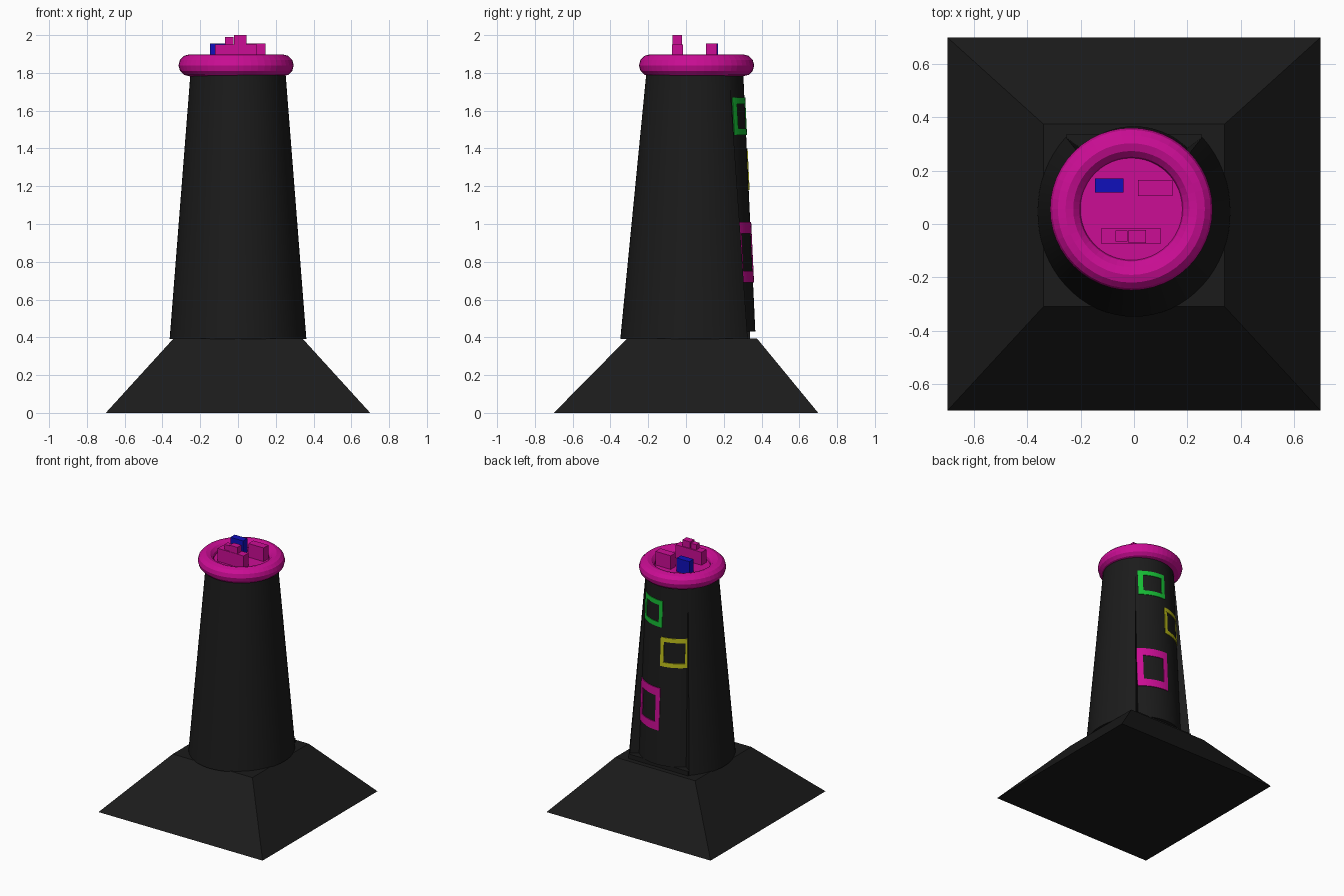
import bpy, bmesh, math

if "Cube" in bpy.data.objects:
    bpy.data.objects.remove(bpy.data.objects["Cube"])


def material(name, rgb):
    m = bpy.data.materials.new(name)
    m.diffuse_color = (*rgb, 1)
    m.use_nodes = True
    m.node_tree.nodes["Principled BSDF"].inputs["Base Color"].default_value = m.diffuse_color
    return m


BLACK = material("black", (0.011, 0.011, 0.011))
MAGENTA = material("magenta", (0.6, 0.004, 0.3))
GREEN = material("green", (0.008, 0.5, 0.035))
YELLOW = material("yellow", (0.5, 0.5, 0.01))
BLUE = material("blue", (0.005, 0.005, 0.5))


def finish(name, bm, mat, smooth=False):
    bmesh.ops.recalc_face_normals(bm, faces=bm.faces)
    me = bpy.data.meshes.new(name)
    bm.to_mesh(me)
    bm.free()
    me.materials.append(mat)
    ob = bpy.data.objects.new(name, me)
    bpy.context.collection.objects.link(ob)
    if smooth:
        bpy.ops.object.select_all(action='DESELECT')
        ob.select_set(True)
        bpy.context.view_layer.objects.active = ob
        bpy.ops.object.shade_smooth_by_angle(angle=math.radians(25))
    return ob


def loft(name, low, z0, high, z1, mat, smooth=False):
    """Closed solid between two outlines with equal point counts."""
    bm = bmesh.new()
    a = [bm.verts.new((x, y, z0)) for x, y in low]
    b = [bm.verts.new((x, y, z1)) for x, y in high]
    bm.faces.new(a)
    bm.faces.new(b)
    n = len(a)
    for i in range(n):
        j = (i + 1) % n
        bm.faces.new((a[i], a[j], b[j], b[i]))
    return finish(name, bm, mat, smooth)


def rect(x0, x1, y0, y1):
    return [(x0, y0), (x1, y0), (x1, y1), (x0, y1)]


def box(name, x0, x1, y0, y1, z0, z1, mat):
    r = rect(x0, x1, y0, y1)
    return loft(name, r, z0, r, z1, mat)


CY = 0.047


def arc(rx, ry, start, end, n):
    pts = []
    for i in range(n + 1):
        t = math.radians(start + (end - start) * i / n)
        pts.append((rx * math.cos(t), CY + ry * math.sin(t)))
    return pts


# Flared square base
loft("base", rect(-0.7, 0.7, -0.7, 0.7), 0,
     rect(-0.34, 0.34, -0.31, 0.375), 0.395, BLACK)

# Tapered tower wall, open at the back
loft("tower_wall",
     arc(0.362, 0.395, 135, 405, 48) + [(0.198, 0.284), (-0.198, 0.284)], 0.39,
     arc(0.25, 0.255, 135, 405, 48) + [(0.165, 0.21), (-0.165, 0.21)], 1.82,
     BLACK, True)

# Recessed curved back panel and its ledge
PZ0, PZ1 = 0.43, 1.82
loft("back_panel", arc(0.30, 0.32, 40, 140, 24), PZ0,
     arc(0.25, 0.255, 40, 140, 24), PZ1, BLACK, True)
box("back_ledge", -0.254, 0.254, 0.2, 0.338, 0.39, 0.43, BLACK)


def panel_point(x, z):
    f = (PZ1 - z) / (PZ1 - PZ0)
    rx, ry = 0.25 + 0.05 * f, 0.255 + 0.065 * f
    return (x, CY + ry * math.sqrt(1 - (x / rx) ** 2), z)


# Window frames that follow the curved panel
def window_frame(name, x0, x1, z0, z1, side, rail, mat):
    bm = bmesh.new()
    strips = [(x0, x1, z0, z0 + rail), (x0, x1, z1 - rail, z1),
              (x0, x0 + side, z0 + rail, z1 - rail),
              (x1 - side, x1, z0 + rail, z1 - rail)]
    for a, b, lo, hi in strips:
        n = max(2, round((b - a) / 0.015))
        rows = []
        for i in range(n + 1):
            x = a + (b - a) * i / n
            col = []
            for z in (lo, hi):
                px, py, pz = panel_point(x, z)
                s, c = px / 0.28, (py - CY) / 0.28
                for d in (-0.004, 0.005):
                    col.append(bm.verts.new((px + s * d, py + c * d, pz)))
            rows.append([col[0], col[1], col[3], col[2]])
        for r, q in zip(rows, rows[1:]):
            for k in range(4):
                m = (k + 1) % 4
                bm.faces.new((r[k], r[m], q[m], q[k]))
        bm.faces.new(rows[0])
        bm.faces.new(rows[-1])
    finish(name, bm, mat)


window_frame("upper_window_frame", -0.02, 0.17, 1.47, 1.67, 0.028, 0.035, GREEN)
window_frame("middle_window_frame", -0.2, -0.013, 1.18, 1.40, 0.025, 0.032, YELLOW)
window_frame("lower_window_frame", -0.02, 0.195, 0.69, 1.01, 0.035, 0.06, MAGENTA)

# Rim ring and deck
RX, RY = -0.01, 0.056
bpy.ops.mesh.primitive_torus_add(major_segments=48, minor_segments=12,
                                 major_radius=0.247, minor_radius=0.058,
                                 location=(RX, RY, 1.84))
rim = bpy.context.object
rim.name = "rim_ring"
rim.data.materials.append(MAGENTA)
bpy.ops.mesh.primitive_cylinder_add(vertices=48, radius=0.195, depth=0.05,
                                    location=(RX, RY, 1.825))
deck = bpy.context.object
deck.name = "deck"
deck.data.materials.append(MAGENTA)

# Boxes standing on the deck
DZ = 1.83
box("blue_block", -0.147, -0.04, 0.118, 0.17, DZ, 1.955, BLUE)
box("right_block", 0.015, 0.145, 0.105, 0.165, DZ, 1.955, MAGENTA)
box("long_block", -0.122, 0.1, -0.075, -0.015, DZ, 1.95, MAGENTA)
box("small_block", -0.07, -0.025, -0.065, -0.025, 1.94, 1.99, MAGENTA)
box("tall_block", -0.02, 0.045, -0.072, -0.022, 1.94, 2.0, MAGENTA)
